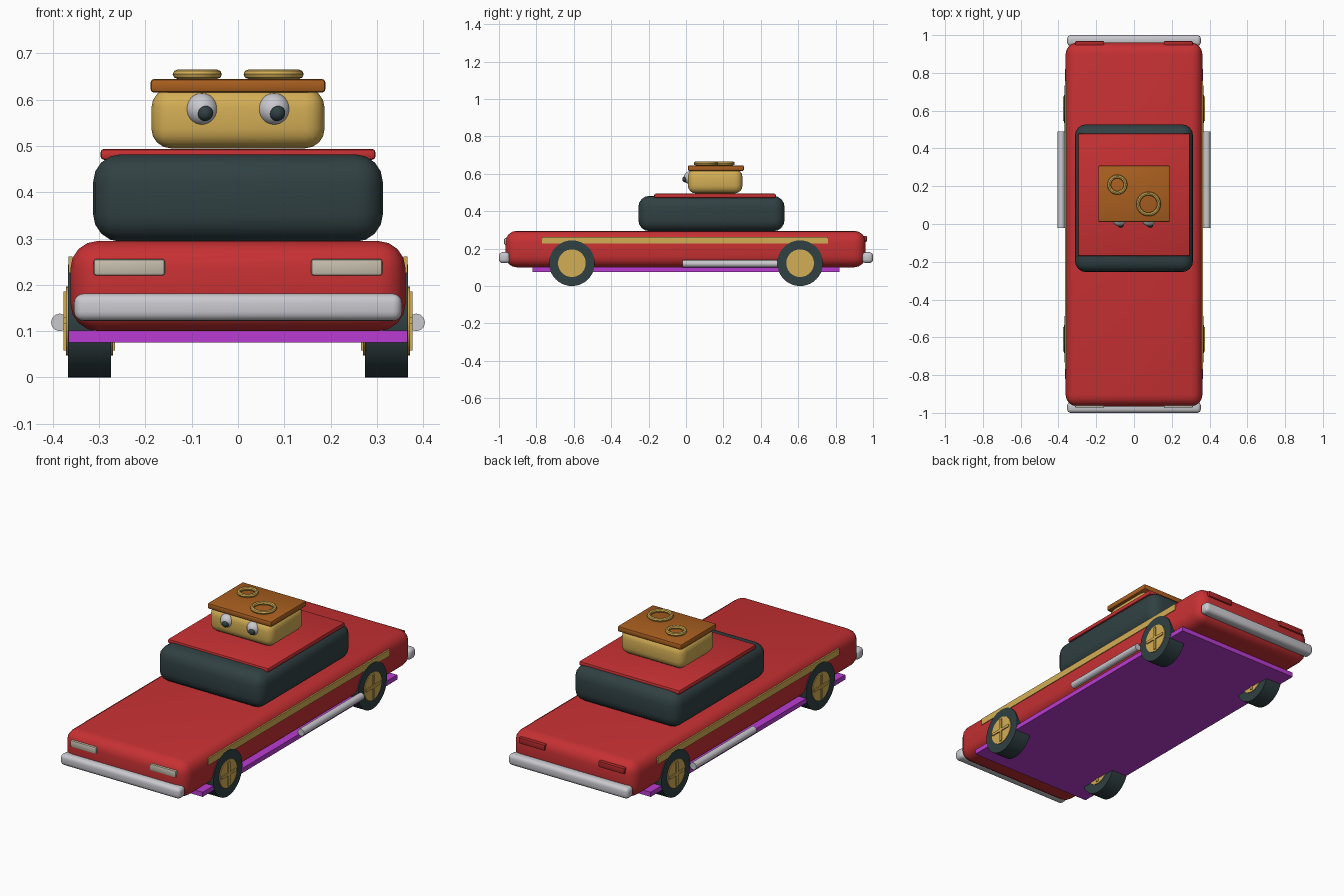
import bpy, math

cube = bpy.data.objects.get("Cube")
if cube:
    bpy.data.objects.remove(cube, do_unlink=True)


def material(name, *rgb):
    m = bpy.data.materials.new(name)
    m.use_nodes = True
    m.diffuse_color = (*rgb, 1)
    m.node_tree.nodes["Principled BSDF"].inputs["Base Color"].default_value = (*rgb, 1)
    return m


RED = material("body red", 0.57, 0.03, 0.033)
DARK_RED = material("lamp red", 0.42, 0.02, 0.022)
CHARCOAL = material("charcoal", 0.03, 0.052, 0.056)
GOLD = material("gold", 0.65, 0.42, 0.09)
WOOD = material("brown", 0.40, 0.115, 0.014)
CHROME = material("chrome", 0.58, 0.58, 0.62)
CREAM = material("lamp cream", 0.57, 0.52, 0.42)
PURPLE = material("purple", 0.49, 0.045, 0.65)


def finish(name, mat, smooth=True):
    ob = bpy.context.object
    ob.name = name
    ob.data.materials.append(mat)
    if smooth:
        bpy.ops.object.shade_smooth_by_angle(angle=math.radians(35))
    return ob


def box(name, mat, x, y, z, bevel=0, segments=4):
    """Box from (min, max) ranges, with optional rounded edges."""
    lo, hi = zip(x, y, z)
    bpy.ops.mesh.primitive_cube_add(size=1, location=[(a + b) / 2 for a, b in zip(lo, hi)])
    bpy.context.object.scale = [b - a for a, b in zip(lo, hi)]
    bpy.ops.object.transform_apply(location=False, rotation=False, scale=True)
    if bevel:
        mod = bpy.context.object.modifiers.new("round", "BEVEL")
        mod.width = bevel
        mod.segments = segments
        bpy.ops.object.modifier_apply(modifier=mod.name)
    return finish(name, mat, bool(bevel))


def cylinder(name, mat, radius, length, loc, axis, sides=40):
    rot = (0, math.pi / 2, 0) if axis == "x" else (math.pi / 2, 0, 0)
    bpy.ops.mesh.primitive_cylinder_add(vertices=sides, radius=radius, depth=length,
                                        location=loc, rotation=rot)
    return finish(name, mat)


def sphere(name, mat, radius, loc):
    bpy.ops.mesh.primitive_uv_sphere_add(segments=24, ring_count=16, radius=radius, location=loc)
    return finish(name, mat)


# Body, cabin, roof and floor
box("body", RED, (-0.362, 0.362), (-0.965, 0.96), (0.10, 0.295), 0.06)
box("cabin", CHARCOAL, (-0.313, 0.313), (-0.255, 0.527), (0.293, 0.482), 0.06)
box("roof", RED, (-0.297, 0.297), (-0.17, 0.48), (0.47, 0.494), 0.008, 2)
box("floor", PURPLE, (-0.366, 0.366), (-0.82, 0.82), (0.076, 0.101))

# Bumpers
box("front_bumper", CHROME, (-0.354, 0.354), (-1.0, -0.942), (0.122, 0.181), 0.02)
box("rear_bumper", CHROME, (-0.354, 0.354), (0.942, 1.0), (0.122, 0.181), 0.02)

for side, s in (("left", 1), ("right", -1)):
    def span(a, b):
        return sorted((s * a, s * b))

    # Lamps, side stripe and exhaust pipe
    box(side + "_headlight", CREAM, span(0.158, 0.312), (-0.972, -0.945), (0.22, 0.256), 0.006, 2)
    box(side + "_tail_light", DARK_RED, span(0.158, 0.312), (0.94, 0.968), (0.236, 0.268), 0.006, 2)
    box(side + "_stripe", GOLD, span(0.358, 0.366), (-0.77, 0.76), (0.226, 0.261))
    cylinder(side + "_exhaust", CHROME, 0.019, 0.51, (s * 0.385, 0.235, 0.119), "y", 12)

    # Wheels: tyre, hub and crossed spokes on both faces
    for end, y in (("front", -0.61), ("rear", 0.61)):
        name = end + "_" + side
        cylinder(name + "_tyre", CHARCOAL, 0.122, 0.093, (s * 0.321, y, 0.122), "x")
        cylinder(name + "_hub", GOLD, 0.074, 0.101, (s * 0.321, y, 0.122), "x")
        for k in range(2):
            spoke = box(name + "_spoke", GOLD, span(0.266, 0.377),
                        (y - 0.064, y + 0.064), (0.115, 0.129))
            spoke.rotation_euler.x = k * math.pi / 2

    # Eyes
    sphere(side + "_eye", CHROME, 0.035, (s * 0.078, 0.023, 0.579))
    sphere(side + "_pupil", CHARCOAL, 0.017, (s * 0.078 + 0.007, -0.003, 0.571))

# Head and flat hat
box("head", GOLD, (-0.187, 0.187), (0.01, 0.302), (0.495, 0.625), 0.042)
box("hat", WOOD, (-0.189, 0.189), (0.01, 0.31), (0.615, 0.645), 0.008, 2)

# Rings on the hat
for name, x, y, outer in (("small_ring", -0.088, 0.208, 0.053), ("large_ring", 0.077, 0.106, 0.065)):
    bpy.ops.mesh.primitive_torus_add(major_segments=32, minor_segments=8, major_radius=outer - 0.01,
                                     minor_radius=0.01, location=(x, y, 0.655))
    finish(name, GOLD)
